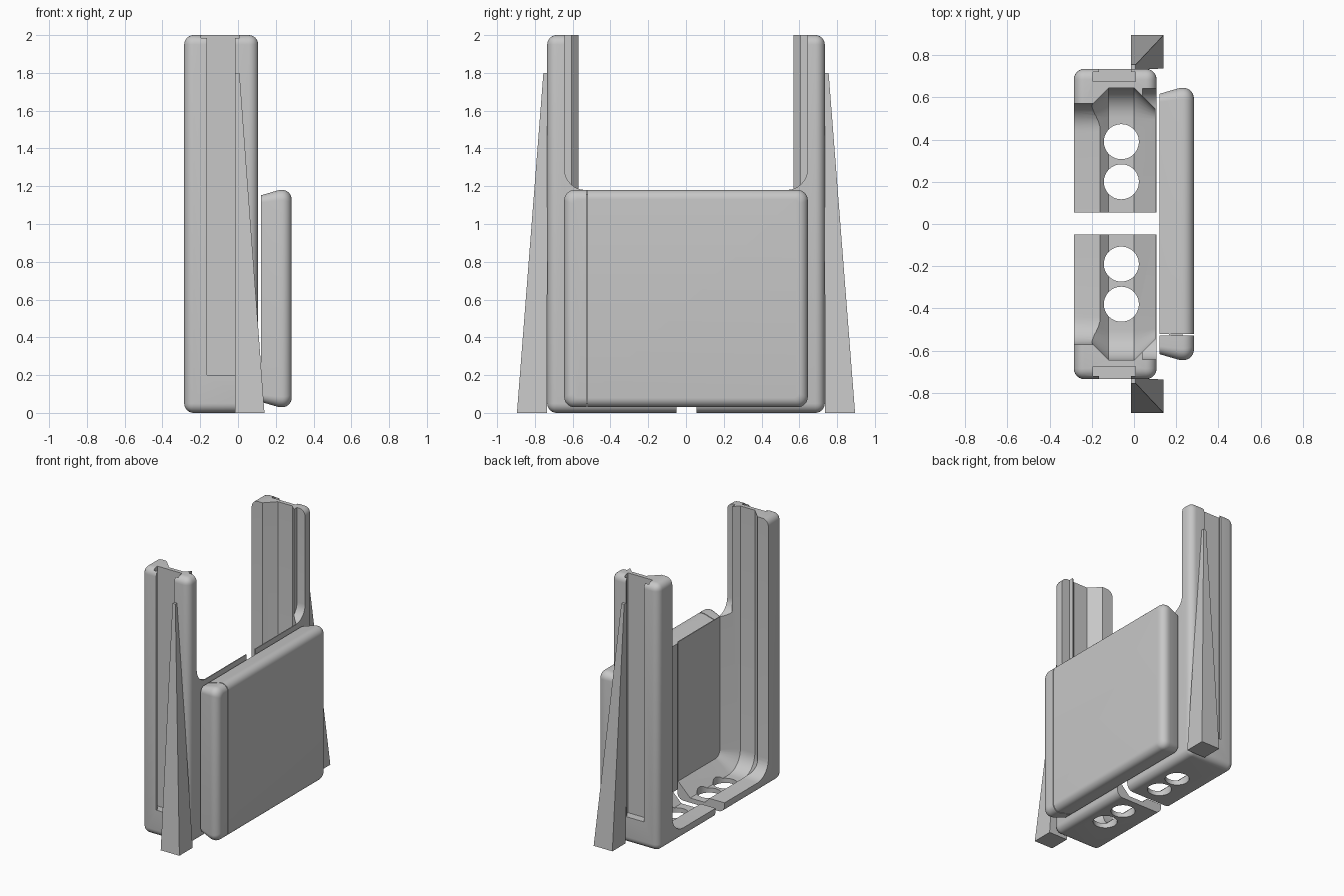
import bpy, bmesh, math
from mathutils import Vector

if "Cube" in bpy.data.objects:
    bpy.data.objects.remove(bpy.data.objects["Cube"])

grey = bpy.data.materials.new("plain grey")
grey.diffuse_color = (0.57, 0.57, 0.57, 1)
grey.use_nodes = True
grey.node_tree.nodes["Principled BSDF"].inputs["Base Color"].default_value = grey.diffuse_color


def make(name, bm):
    bmesh.ops.recalc_face_normals(bm, faces=bm.faces)
    me = bpy.data.meshes.new(name)
    bm.to_mesh(me)
    bm.free()
    me.materials.append(grey)
    ob = bpy.data.objects.new(name, me)
    bpy.context.collection.objects.link(ob)
    return ob


def box(name, x, y, z, bevel=0):
    bm = bmesh.new()
    bmesh.ops.create_cube(bm, size=1)
    for v in bm.verts:
        v.co = [(r[0] + r[1]) / 2 + c * (r[1] - r[0]) for r, c in zip((x, y, z), v.co)]
    if bevel:
        bmesh.ops.bevel(bm, geom=bm.edges[:], offset=bevel, segments=6,
                        profile=0.5, affect='EDGES')
    return make(name, bm)


def loft(name, rings):
    """Skin a row of closed outlines that share a point count."""
    bm = bmesh.new()
    rows = [[bm.verts.new(p) for p in r] for r in rings]
    n = len(rows[0])
    for a, b in zip(rows, rows[1:]):
        for i in range(n):
            j = (i + 1) % n
            bm.faces.new((a[i], a[j], b[j], b[i]))
    bm.faces.new(rows[0])
    bm.faces.new(rows[-1])
    return make(name, bm)


def outline(x, hy, z0, z1, r_low, r_top):
    """Rounded rectangle in the yz plane."""
    pts = []
    corners = ((hy, z1, 0, r_top), (-hy, z1, 90, r_top),
               (-hy, z0, 180, r_low), (hy, z0, 270, r_low))
    for y, z, start, r in corners:
        cy = y - math.copysign(r, y)
        cz = z - r if z == z1 else z + r
        for k in range(9):
            a = math.radians(start + k * 90 / 8)
            pts.append(Vector((x, cy + r * math.cos(a), cz + r * math.sin(a))))
    return pts


def activate(ob):
    bpy.ops.object.select_all(action='DESELECT')
    ob.select_set(True)
    bpy.context.view_layer.objects.active = ob


def cut(ob, cutter):
    activate(ob)
    m = ob.modifiers.new("cut", 'BOOLEAN')
    m.operation, m.solver, m.object = 'DIFFERENCE', 'EXACT', cutter
    bpy.ops.object.modifier_apply(modifier=m.name)
    bpy.data.objects.remove(cutter)


def smooth(ob):
    activate(ob)
    bpy.ops.object.shade_smooth_by_angle(angle=math.radians(30))


# Cradle: rounded block hollowed into a U-shaped channel, chamfered both ways,
# leaving only a thin rear wall
cradle = box("cradle", (-0.285, 0.107), (-0.735, 0.735), (0, 2), 0.05)
channel = ((-0.22, 0.1), (-0.12, 0), (0, 0), (0.1, 0.1))
cut(cradle, loft("channel_cutter", [outline(x, 0.645 - d, 0.035 + d, 2.3, 0.14 - d * 0.9, 0.02)
                                    for x, d in channel]))

# Front lip opening
cut(cradle, loft("lip_cutter", [outline(x, 0.57, 0.075, 2.31, 0.13, 0.02) for x in (-0.4, -0.11)]))

# Lowered rear wall
cut(cradle, loft("rear_cutter", [outline(x, 0.643, 1.18, 2.32, 0.11, 0.02) for x in (0.04, 0.3)]))

# Centre gap that splits the cradle in two
cut(cradle, box("gap_cutter", (-0.5, 0.5), (-0.05, 0.055), (-0.2, 1.6)))

# Floor holes
for y in (-0.38, -0.19, 0.2, 0.39):
    bm = bmesh.new()
    bmesh.ops.create_cone(bm, cap_ends=True, segments=48, radius1=0.083, radius2=0.083, depth=0.4)
    bmesh.ops.translate(bm, verts=bm.verts, vec=(-0.06, y, 0))
    hole = make("hole_cutter", bm)
    cut(cradle, hole)

for s, side in ((-1, "front"), (1, "back")):
    # T-shaped slot down each outer side
    for xr, yr in (((-0.165, -0.015), (0.70, 0.80)), ((-0.195, 0.008), (0.675, 0.72))):
        cut(cradle, box("slot_cutter", xr, sorted((s * yr[0], s * yr[1])), (0.2, 2.2)))

    # Tapered prop leg
    def square(z, x1, y0, y1):
        return [Vector(p) for p in ((-0.015, s * y0, z), (x1, s * y0, z),
                                    (x1, s * y1, z), (-0.015, s * y1, z))]
    loft(side + "_prop", [square(0, 0.14, 0.737, 0.895), square(1.8, 0.008, 0.73, 0.755)])
smooth(cradle)

# Case: drafted edges, rounded outer rim
stations = [(0.122, 0.028), (0.215, 0.001)]
for k in range(8):
    a = math.radians(k * 90 / 7)
    stations.append((0.234 + 0.05 * math.sin(a), 0.05 * (1 - math.cos(a))))
case = loft("case", [outline(x, 0.645 - d, 0.03 + d, 1.18 - d, 0.055 - d * 0.6, 0.055 - d * 0.6)
                     for x, d in stations])

# Fine seam between the case and its end cap, bridged by a tongue
cut(case, box("seam_cutter", (0, 0.5), (-0.528, -0.522), (-0.2, 1.5)))
smooth(case)
box("case_tongue", (0.165, 0.23), (-0.54, -0.51), (0.05, 1.16))
